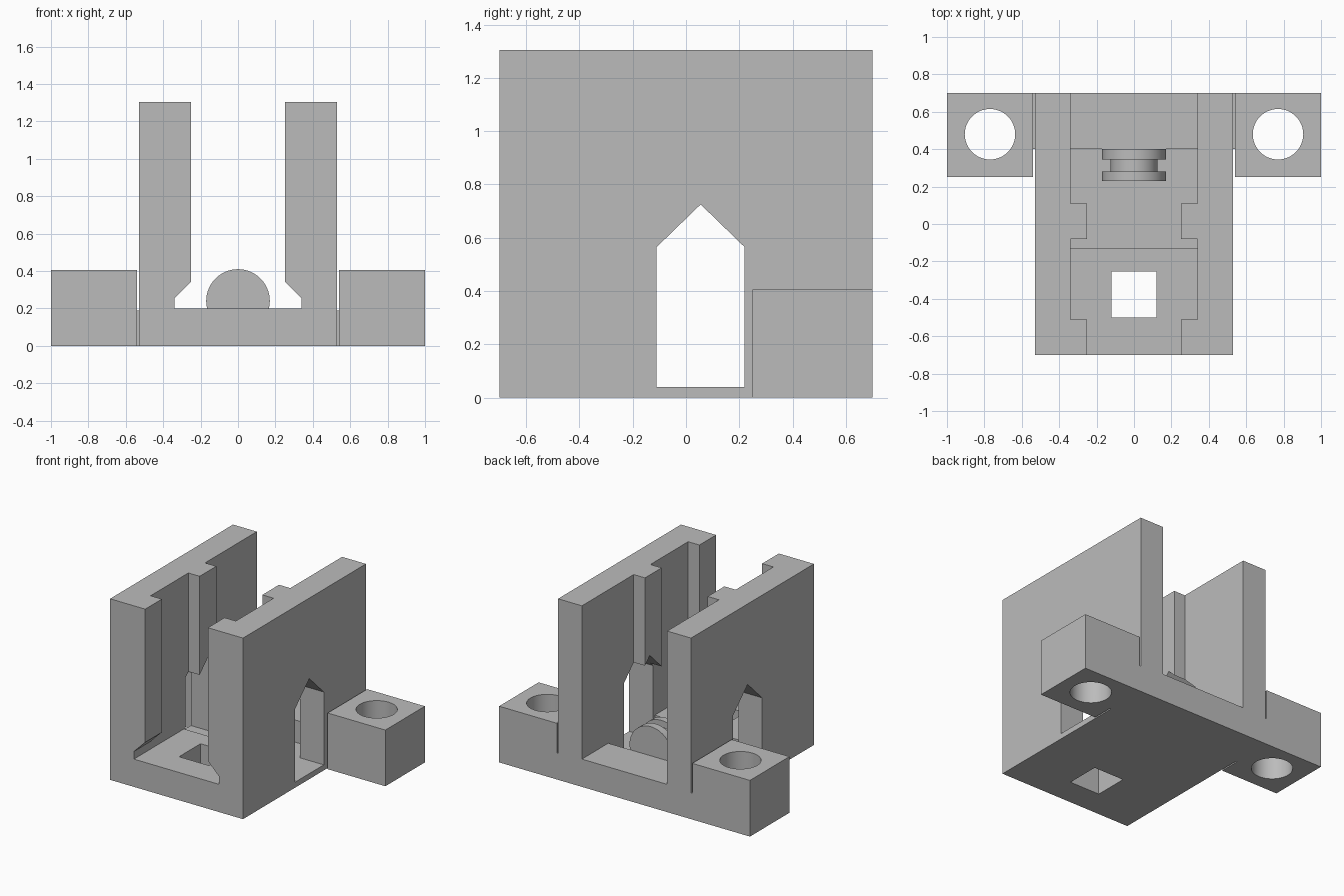
import bpy, bmesh, math
from mathutils import Vector

if "Cube" in bpy.data.objects:
    bpy.data.objects.remove(bpy.data.objects["Cube"])

grey = bpy.data.materials.new("plain grey")
grey.diffuse_color = (0.5, 0.5, 0.5, 1)
grey.use_nodes = True
grey.node_tree.nodes["Principled BSDF"].inputs["Base Color"].default_value = grey.diffuse_color


def make(name, bm):
    bmesh.ops.recalc_face_normals(bm, faces=bm.faces)
    mesh = bpy.data.meshes.new(name)
    bm.to_mesh(mesh)
    bm.free()
    mesh.materials.append(grey)
    obj = bpy.data.objects.new(name, mesh)
    bpy.context.collection.objects.link(obj)
    return obj


def prism(name, points, offset):
    """Extrude a closed 3D outline along an offset."""
    bm = bmesh.new()
    face = bm.faces.new([bm.verts.new(p) for p in points])
    new = bmesh.ops.extrude_face_region(bm, geom=[face], use_keep_orig=True)["geom"]
    bmesh.ops.translate(bm, vec=Vector(offset),
                        verts=[v for v in new if isinstance(v, bmesh.types.BMVert)])
    return make(name, bm)


def box(name, x0, x1, y0, y1, z0, z1):
    return prism(name, [(x0, y0, z0), (x1, y0, z0), (x1, y1, z0), (x0, y1, z0)],
                 (0, 0, z1 - z0))


def boolean(target, tool, operation):
    """Apply one boolean and remove the tool."""
    mod = target.modifiers.new("bool", 'BOOLEAN')
    mod.object, mod.operation, mod.solver = tool, operation, 'EXACT'
    deps = bpy.context.evaluated_depsgraph_get()
    mesh = bpy.data.meshes.new_from_object(target.evaluated_get(deps))
    target.modifiers.clear()
    target.data = mesh
    bpy.data.objects.remove(tool)


# Main block, low rear bar and the two mounting ears
body = box("channel_body", -0.53, 0.53, -0.70, 0.70, 0, 1.305)
boolean(body, box("rear_bar", -0.7, 0.7, 0.40, 0.70, 0, 0.19), 'UNION')
for s in (-1, 1):
    x0, x1 = sorted((s * 0.54, s * 1.0))
    boolean(body, box("ear", x0, x1, 0.25, 0.70, 0, 0.405), 'UNION')

# Channel with undercut bottom, seen along y
half = [(0.34, 0.2), (0.34, 0.255), (0.25, 0.345), (0.25, 1.5)]
outline = half + [(-x, z) for x, z in reversed(half)]
cutters = [prism("channel_cut", [(x, -0.8, z) for x, z in outline], (0, 1.6, 0))]

# Wide bays between the ribs, sunken pocket and square floor hole
cutters += [
    box("front_bay", -0.34, 0.34, -0.51, -0.08, 0.2, 1.5),
    box("rear_bay", -0.34, 0.34, 0.11, 0.8, 0.2, 1.5),
    box("pocket", -0.34, 0.34, -0.13, 0.40, 0.04, 0.3),
    box("floor_hole", -0.12, 0.12, -0.50, -0.255, -0.1, 0.3),
]

# Pointed window through both walls
window = [(-0.11, 0.04), (0.22, 0.04), (0.22, 0.565), (0.055, 0.725), (-0.11, 0.565)]
cutters.append(prism("window", [(-0.6, y, z) for y, z in window], (1.2, 0, 0)))

# Round bolt holes in the ears
for s in (-1, 1):
    ring = [(s * 0.77 + 0.135 * math.cos(a), 0.48 + 0.135 * math.sin(a), -0.1)
            for a in (math.tau * i / 48 for i in range(48))]
    cutters.append(prism("bolt_hole", ring, (0, 0, 0.7)))

for c in cutters:
    boolean(body, c, 'DIFFERENCE')

# Grooved spindle standing out from the pocket's rear wall
profile = [(0, 0.23), (0.17, 0.23), (0.17, 0.28), (0.125, 0.28),
           (0.125, 0.345), (0.17, 0.345), (0.17, 0.40), (0, 0.40)]
bm = bmesh.new()
verts = [bm.verts.new((r, y, 0.24)) for r, y in profile]
edges = [bm.edges.new(p) for p in zip(verts, verts[1:])]
bmesh.ops.spin(bm, geom=verts + edges, cent=(0, 0, 0.24), axis=(0, 1, 0),
               angle=math.tau, steps=64)
bmesh.ops.remove_doubles(bm, verts=bm.verts, dist=0.0005)
spindle = make("grooved_spindle", bm)

# Smooth only the round surfaces
for obj in (body, spindle):
    bpy.ops.object.select_all(action='DESELECT')
    obj.select_set(True)
    bpy.context.view_layer.objects.active = obj
    bpy.ops.object.shade_smooth_by_angle(angle=math.radians(30))
